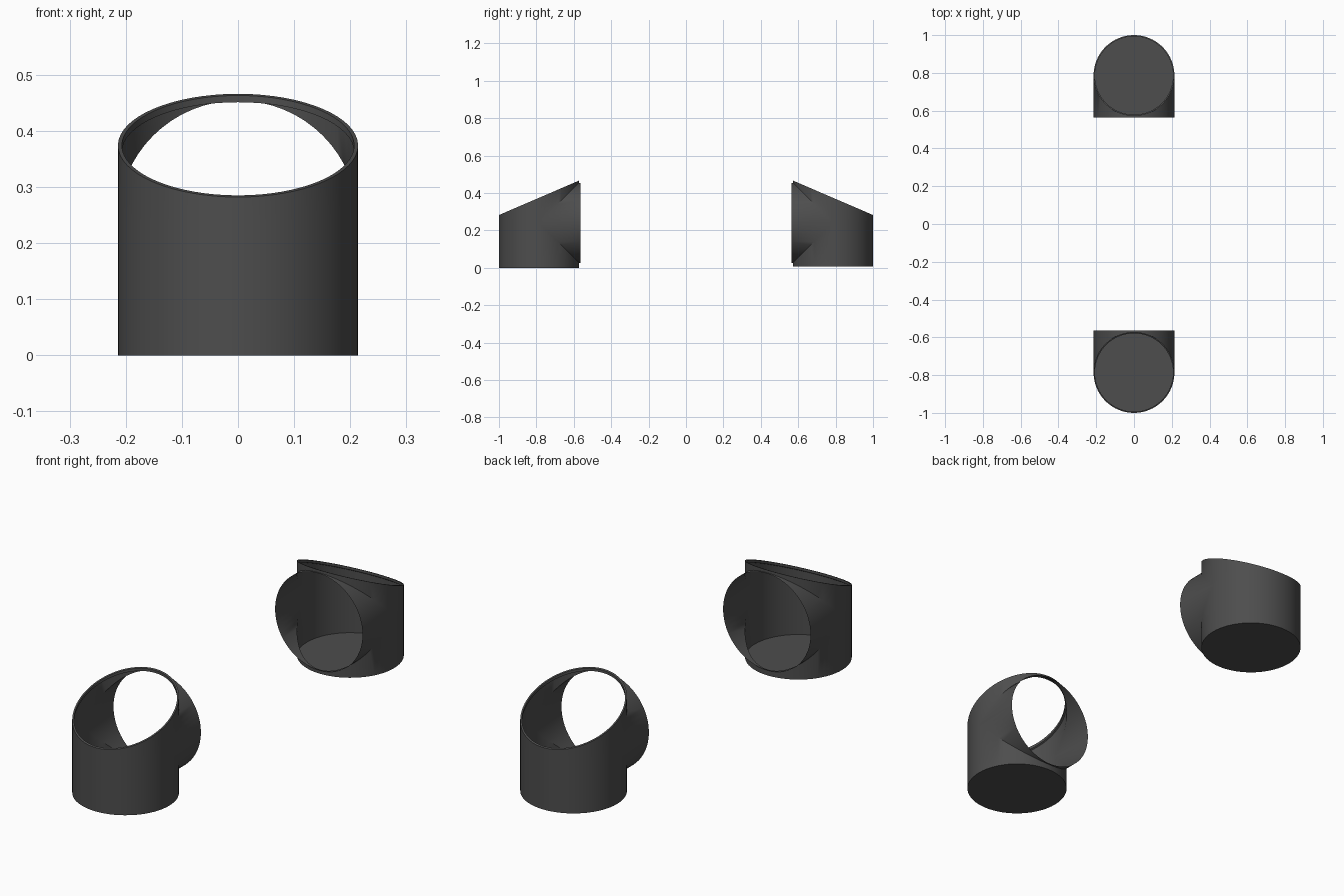
import bpy, bmesh, math

if "Cube" in bpy.data.objects:
    bpy.data.objects.remove(bpy.data.objects["Cube"])

R = 0.214        # pipe radius
CY = 0.786       # distance of each pipe axis from the centre
CZ = 0.24        # height of the side opening axis
MOUTH = 0.221    # distance from pipe axis to the side mouth
LIP = 0.007      # thickness of the top rim
N = 64           # sides

mat = bpy.data.materials.new("dark_grey")
mat.diffuse_color = (0.075, 0.075, 0.075, 1)
mat.use_nodes = True
mat.node_tree.nodes["Principled BSDF"].inputs["Base Color"].default_value = mat.diffuse_color


def top_z(v):
    """Slanted top plane, v measured from the axis towards the centre."""
    return 0.374 + 0.43 * v


def make_pipe(name, side, base):
    bm = bmesh.new()

    def P(x, v, z):
        return bm.verts.new((x, side * (CY - v), z))

    def strip(rows):
        # quads between neighbouring columns of points
        cols = [[P(*p) for p in row] for row in rows]
        for a, b in zip(cols, cols[1:]):
            for i in range(len(a) - 1):
                bm.faces.new((a[i], b[i], b[i + 1], a[i + 1]))

    lower, upper, outer, mouth, rim, base_ring = [], [], [], [], [], []
    for i in range(N + 1):
        t = 2 * math.pi * i / N
        x, s = R * math.cos(t), R * math.sin(t)
        if i <= N // 2:
            # inner half, split around the side opening
            lower.append([(x, s, base), (x, s, CZ - s)])
            upper.append([(x, s, CZ + s), (x, s, top_z(s))])
        if i >= N // 2:
            # closed outer half
            outer.append([(x, s, base), (x, s, CZ), (x, s, top_z(s))])
        # side branch running from the mitred seam to its mouth
        mouth.append([(x, abs(s), CZ + s), (x, MOUTH, CZ + s)])
        # thin inward lip on the slanted rim
        k = (R - LIP) / R
        rim.append([(x, s, top_z(s)), (x * k, s * k, top_z(s * k)),
                    (x * k, s * k, top_z(s * k) - 0.012),
                    (x, s, top_z(s) - 0.014)])
        base_ring.append((x, s, base))
    for rows in (lower, upper, outer, mouth, rim):
        strip(rows)
    # closed floor
    bm.faces.new([P(*p) for p in base_ring[:-1]])

    bmesh.ops.remove_doubles(bm, verts=bm.verts, dist=1e-4)
    bmesh.ops.recalc_face_normals(bm, faces=bm.faces)
    floor = max(bm.faces, key=lambda f: len(f.verts))
    if floor.normal.z > 0:
        bmesh.ops.reverse_faces(bm, faces=bm.faces)
    me = bpy.data.meshes.new(name)
    bm.to_mesh(me)
    bm.free()
    me.materials.append(mat)
    ob = bpy.data.objects.new(name, me)
    bpy.context.collection.objects.link(ob)
    bpy.ops.object.select_all(action='DESELECT')
    ob.select_set(True)
    bpy.context.view_layer.objects.active = ob
    bpy.ops.object.shade_smooth_by_angle(angle=math.radians(40))


# two facing pipe sections
make_pipe("front_pipe", -1, 0.0)
make_pipe("back_pipe", 1, 0.008)
